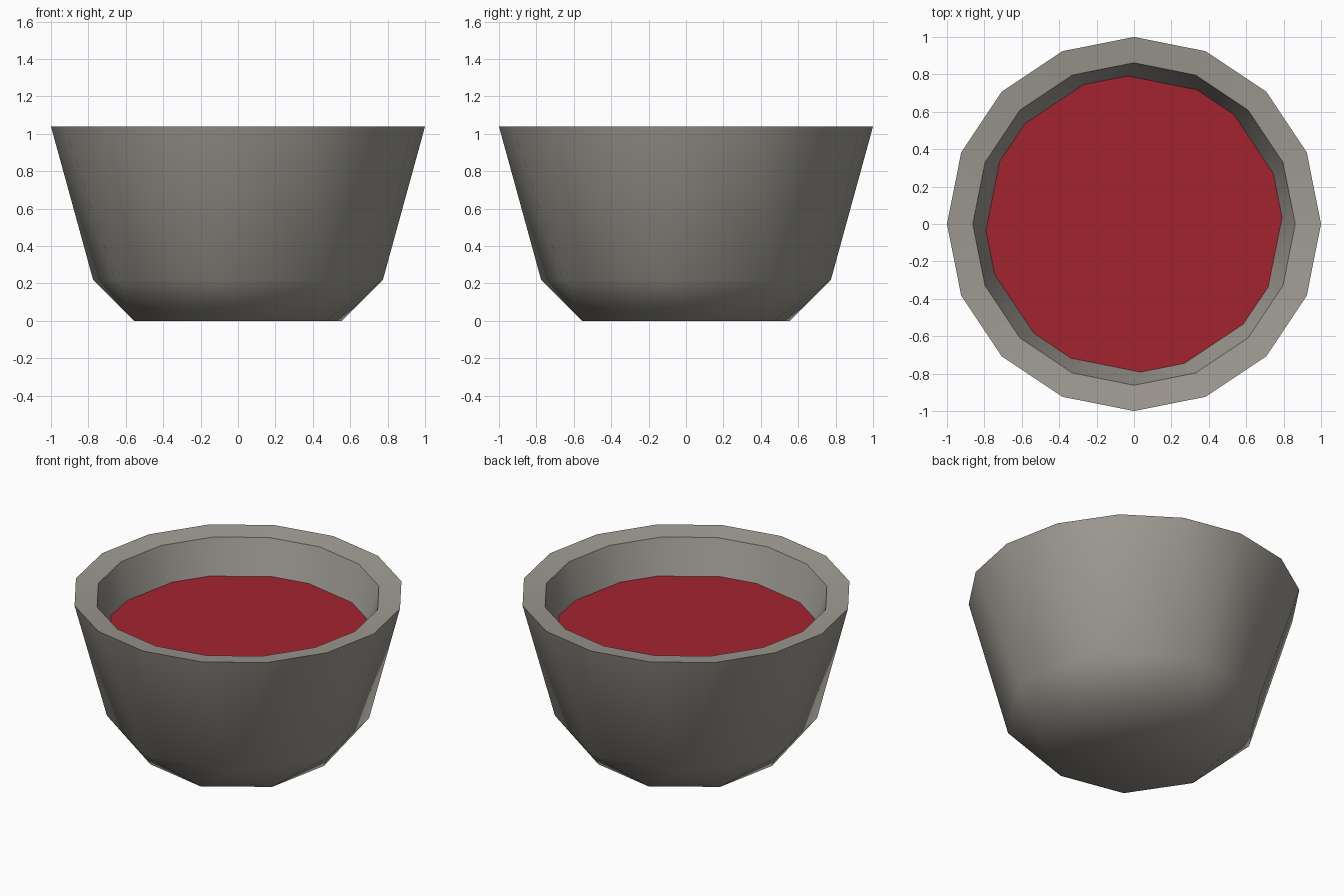
import bpy, bmesh, math

if "Cube" in bpy.data.objects:
    bpy.data.objects.remove(bpy.data.objects["Cube"])


def material(name, rgb):
    m = bpy.data.materials.new(name)
    m.diffuse_color = (*rgb, 1)
    m.use_nodes = True
    m.node_tree.nodes["Principled BSDF"].inputs["Base Color"].default_value = m.diffuse_color
    return m


def ring(bm, n, r, z, start=0.0):
    """Circle of n vertices, first one at angle start (degrees)."""
    angles = [math.radians(start + 360 * i / n) for i in range(n)]
    return [bm.verts.new((r * math.cos(a), r * math.sin(a), z)) for a in angles]


def taper(bm, wide, narrow, first):
    """Join 16 rim vertices to 8 lower ones with alternating triangles and quads."""
    for j in range(8):
        a, b, c = (wide[(first + 2 * j + k) % 16] for k in range(3))
        m, n = narrow[j], narrow[(j + 1) % 8]
        bm.faces.new((a, b, m))
        bm.faces.new((b, c, n, m))


def make_object(bm, name, mat):
    bmesh.ops.recalc_face_normals(bm, faces=bm.faces)
    me = bpy.data.meshes.new(name)
    bm.to_mesh(me)
    bm.free()
    me.materials.append(mat)
    ob = bpy.data.objects.new(name, me)
    bpy.context.collection.objects.link(ob)
    return ob


stone = material("warm_grey", (0.345, 0.325, 0.29))
red = material("dark_red", (0.37, 0.017, 0.028))

# Bowl: 16-sided rim narrowing to twisted 8-sided rings
bm = bmesh.new()
rim_outer = ring(bm, 16, 1.0, 1.04)
rim_inner = ring(bm, 16, 0.862, 1.02)
belly = ring(bm, 8, 0.79, 0.22, 33.75)
base = ring(bm, 8, 0.566, 0.0, 11.25)
floor = ring(bm, 8, 0.63, 0.24, 11.25)

taper(bm, rim_outer, belly, 1)      # outer wall
taper(bm, rim_inner, floor, 0)      # inner wall
for i in range(16):                 # rim
    k = (i + 1) % 16
    bm.faces.new((rim_outer[i], rim_outer[k], rim_inner[k], rim_inner[i]))
for j in range(8):                  # faceted underside
    k = (j + 1) % 8
    bm.faces.new((belly[j], belly[k], base[k]))
    bm.faces.new((belly[j], base[k], base[j]))
bm.faces.new(base)
bm.faces.new(floor)
bowl = make_object(bm, "bowl", stone)

bpy.context.view_layer.objects.active = bowl
bowl.select_set(True)
bpy.ops.object.shade_smooth_by_angle(angle=math.radians(60))

# Liquid surface, its edge hidden inside the bowl wall
bm = bmesh.new()
bm.faces.new(ring(bm, 16, 0.83, 0.795))
make_object(bm, "liquid", red)
